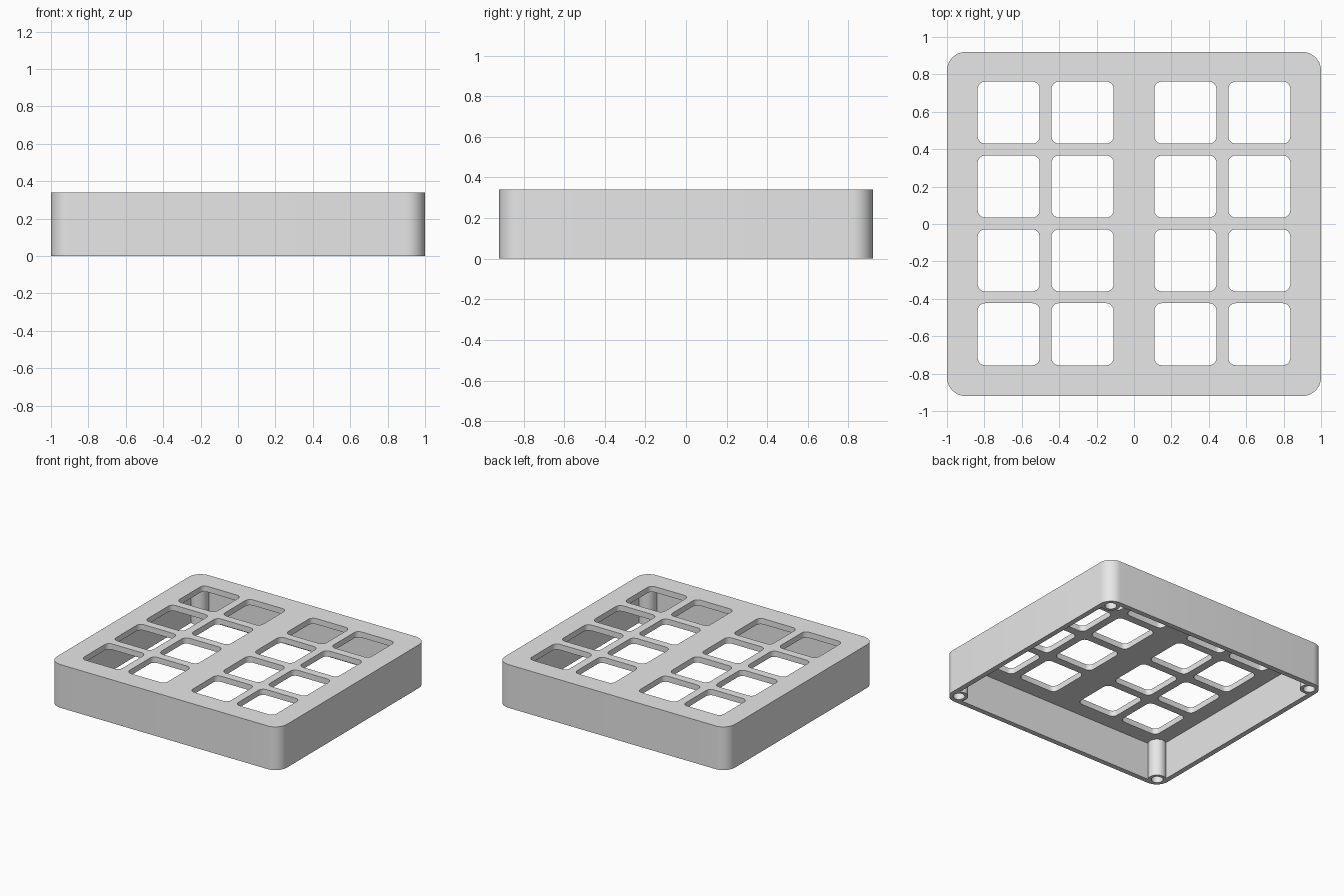
import bpy
import bmesh
from math import cos, sin, pi, radians

if "Cube" in bpy.data.objects:
    bpy.data.objects.remove(bpy.data.objects["Cube"])

HX, HY, HEIGHT = 1.0, 0.92, 0.34
WALL, PLATE = 0.04, 0.045
CORNER = 0.1

grey = bpy.data.materials.new("light grey plastic")
grey.use_nodes = True
colour = (0.8, 0.8, 0.8, 1)
grey.diffuse_color = colour
grey.node_tree.nodes["Principled BSDF"].inputs["Base Color"].default_value = colour


def add_prism(bm, centre, half, radius, z0, z1, steps=10):
    """Upright prism with a rounded rectangular outline."""
    ring = []
    for quarter, (sx, sy) in enumerate(((1, 1), (-1, 1), (-1, -1), (1, -1))):
        cx = centre[0] + sx * (half[0] - radius)
        cy = centre[1] + sy * (half[1] - radius)
        for i in range(steps + 1):
            a = (quarter + i / steps) * pi / 2
            ring.append(bm.verts.new((cx + radius * cos(a), cy + radius * sin(a), z0)))
    base = bm.faces.new(ring)
    top = bmesh.ops.extrude_face_region(bm, geom=[base], use_keep_orig=True)
    verts = [v for v in top["geom"] if isinstance(v, bmesh.types.BMVert)]
    bmesh.ops.translate(bm, verts=verts, vec=(0, 0, z1 - z0))


def add_cylinder(bm, centre, radius, z0, z1):
    made = bmesh.ops.create_cone(bm, cap_ends=True, segments=40, radius1=radius,
                                 radius2=radius, depth=z1 - z0)
    bmesh.ops.translate(bm, verts=made["verts"], vec=(*centre, (z0 + z1) / 2))


def make_object(name, bm):
    bmesh.ops.recalc_face_normals(bm, faces=bm.faces)
    mesh = bpy.data.meshes.new(name)
    bm.to_mesh(mesh)
    bm.free()
    mesh.materials.append(grey)
    obj = bpy.data.objects.new(name, mesh)
    bpy.context.collection.objects.link(obj)
    return obj


def cut(target, cutter):
    """Subtract the cutter and discard it."""
    mod = target.modifiers.new("cut", 'BOOLEAN')
    mod.operation = 'DIFFERENCE'
    mod.solver = 'EXACT'
    mod.object = cutter
    bpy.context.view_layer.objects.active = target
    bpy.ops.object.modifier_apply(modifier=mod.name)
    bpy.data.objects.remove(cutter)


# Outer body with rounded corners
bm = bmesh.new()
add_prism(bm, (0, 0), (HX, HY), CORNER, 0, HEIGHT)
case = make_object("keypad_case", bm)

# Hollow underside, leaving a round screw post in each corner
bm = bmesh.new()
add_prism(bm, (0, 0), (HX - WALL, HY - WALL), CORNER - WALL, -0.1, HEIGHT - PLATE)
cavity = make_object("cavity_cutter", bm)
post_spots = [(sx * (HX - 0.078), sy * (HY - 0.078)) for sx in (-1, 1) for sy in (-1, 1)]
bm = bmesh.new()
for spot in post_spots:
    add_cylinder(bm, spot, 0.066, -0.2, HEIGHT + 0.1)
cut(cavity, make_object("post_cutter", bm))
cut(case, cavity)

# Screw bores in the posts
bm = bmesh.new()
for spot in post_spots:
    add_cylinder(bm, spot, 0.042, -0.1, 0.25)
cut(case, make_object("bore_cutter", bm))

# Four by four key openings, with a wider bar down the middle
bm = bmesh.new()
for x in (-0.67, -0.275, 0.275, 0.67):
    for row in range(4):
        add_prism(bm, (x, 0.003 + (row - 1.5) * 0.395), (0.166, 0.166), 0.04,
                  0.2, HEIGHT + 0.1, steps=6)
cut(case, make_object("opening_cutter", bm))

# Smooth corners, crisp edges
bpy.ops.object.select_all(action='DESELECT')
case.select_set(True)
bpy.context.view_layer.objects.active = case
bpy.ops.object.shade_smooth_by_angle(angle=radians(30))
